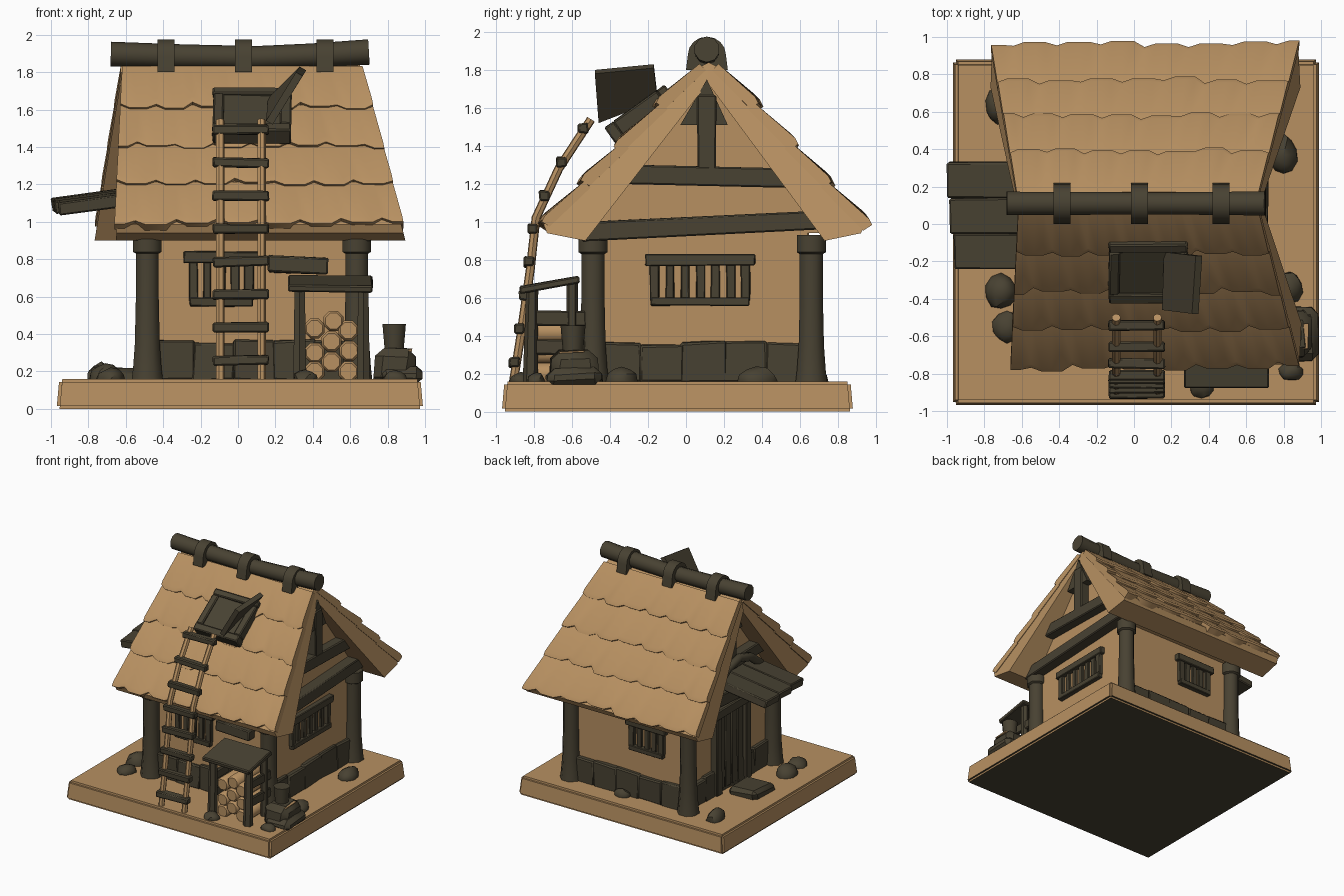
import bpy, bmesh, math, random
from mathutils import Vector, Matrix, Euler

random.seed(4)
old = bpy.data.objects.get("Cube")
if old:
    bpy.data.objects.remove(old, do_unlink=True)


def material(name, colour):
    m = bpy.data.materials.new(name)
    m.use_nodes = True
    m.diffuse_color = colour
    m.node_tree.nodes["Principled BSDF"].inputs["Base Color"].default_value = colour
    return m


TAN = material("straw tan", (0.475, 0.28, 0.12, 1))
DARK = material("dark timber", (0.065, 0.054, 0.032, 1))


def finish(name, bm, mat, angle=35):
    bmesh.ops.recalc_face_normals(bm, faces=bm.faces[:])
    me = bpy.data.meshes.new(name)
    bm.to_mesh(me)
    bm.free()
    me.materials.append(mat)
    ob = bpy.data.objects.new(name, me)
    bpy.context.collection.objects.link(ob)
    bpy.ops.object.select_all(action='DESELECT')
    ob.select_set(True)
    bpy.context.view_layer.objects.active = ob
    bpy.ops.object.shade_smooth_by_angle(angle=math.radians(angle))
    return ob


def box(name, centre, size, mat=DARK, rot=(0, 0, 0), bevel=0.008, wonk=0.004):
    bm = bmesh.new()
    bmesh.ops.create_cube(bm, size=1)
    for v in bm.verts:
        v.co = Vector(a * b + random.uniform(-wonk, wonk) for a, b in zip(v.co, size))
    if bevel:
        bmesh.ops.bevel(bm, geom=bm.edges[:], offset=bevel, segments=1, affect='EDGES')
    bm.transform(Matrix.Translation(centre) @ Euler(rot).to_matrix().to_4x4())
    return finish(name, bm, mat)


# Round bar swept through points, with a radius at each point
def tube(name, points, radii, mat=DARK, sides=8):
    pts = [Vector(p) for p in points]
    if not isinstance(radii, (list, tuple)):
        radii = [radii] * len(pts)
    bm = bmesh.new()
    rings = []
    for i, p in enumerate(pts):
        way = pts[min(i + 1, len(pts) - 1)] - pts[max(i - 1, 0)]
        q = way.to_track_quat('Z', 'Y')
        rings.append([bm.verts.new(p + q @ Vector((math.cos(a), math.sin(a), 0)) * radii[i])
                      for a in (math.tau * (k + 0.5) / sides for k in range(sides))])
    for a, b in zip(rings, rings[1:]):
        for k in range(sides):
            j = (k + 1) % sides
            bm.faces.new((a[k], a[j], b[j], b[k]))
    bm.faces.new(rings[0])
    bm.faces.new(rings[-1])
    return finish(name, bm, mat, 50)


# Solid with a y-z profile, its left and right x set by a rule at each point
def prism(name, profile, ends, mat):
    bm = bmesh.new()
    sides = [[bm.verts.new((ends(p)[s], *p)) for p in profile] for s in (0, 1)]
    for k in range(len(profile)):
        j = (k + 1) % len(profile)
        bm.faces.new((sides[0][k], sides[0][j], sides[1][j], sides[1][k]))
    for s in sides:
        bm.faces.new(s)
    return finish(name, bm, mat)


def rock(name, centre, size):
    bm = bmesh.new()
    bmesh.ops.create_icosphere(bm, subdivisions=2, radius=1)
    for v in bm.verts:
        k = random.uniform(0.85, 1.05)
        v.co = Vector(c + a * b * k for c, a, b in zip(centre, v.co, size))
        v.co.z = max(v.co.z, 0.12)
    return finish(name, bm, DARK, 40)


# Ground slab with a dark underside
bm = bmesh.new()
bmesh.ops.create_cube(bm, size=1)
for v in bm.verts:
    k = 0.985 if v.co.z > 0 else 1
    v.co = Vector((0.01 + v.co.x * 1.96 * k, -0.045 + v.co.y * 1.85 * k, 0.08 + v.co.z * 0.16))
bmesh.ops.bevel(bm, geom=bm.edges[:], offset=0.016, segments=2, affect='EDGES')
slab = finish("ground_slab", bm, TAN)
slab.data.materials.append(DARK)
for f in slab.data.polygons:
    f.material_index = int(f.normal.z < -0.5)

# Walls and gable
X0, X1, Y0, Y1 = -0.45, 0.62, -0.46, 0.645
box("plaster_walls", ((X0 + X1) / 2, (Y0 + Y1) / 2, 0.57), (X1 - X0, Y1 - Y0, 0.84), TAN)
prism("gable_wall", [(-0.56, 0.94), (0.76, 0.94), (0.115, 1.78)], lambda p: (X0, X1), TAN)

# Stone footing
for k in range(5):
    u = (k + 0.5) / 5
    h = random.uniform(0.19, 0.22)
    for n, y in (("front", Y0), ("back", Y1)):
        box(n + "_footing", (X0 + u * (X1 - X0), y, 0.15 + h / 2), (0.225, 0.07, h), bevel=0.01, wonk=0.008)
    for n, x in (("left", X1), ("right", X0)):
        box(n + "_footing", (x, Y0 + u * (Y1 - Y0), 0.15 + h / 2), (0.07, 0.235, h), bevel=0.01, wonk=0.008)

# Corner posts with flared feet and caps
for x in (-0.485, 0.635):
    for y in (-0.49, 0.66):
        tube("corner_post", [(x, y, z) for z in (0.14, 0.22, 0.35, 0.6, 0.83, 0.84, 0.93)],
             [0.092, 0.082, 0.072, 0.066, 0.066, 0.083, 0.083])

# Gable timbers on both ends
for n, x in (("left", X1 + 0.035), ("right", X0 - 0.035)):
    box(n + "_tie_beam", (x, 0.09, 0.98), (0.12, 1.28, 0.1), rot=(0.05, 0, 0))
    box(n + "_collar_beam", (x, 0.1, 1.24), (0.1, 0.96, 0.1), rot=(-0.02, 0, 0))
    box(n + "_king_post", (x, 0.11, 1.46), (0.09, 0.1, 0.42))
    prism(n + "_gable_peak", [(-0.03, 1.51), (0.22, 1.51), (0.11, 1.75)],
          lambda p: (x - 0.035, x + 0.035), DARK)


# Barred window, built along a wall direction
def window(name, wall, centre, width, height, along_x, bars):
    def piece(part, off, z, w, h, d):
        c = (centre + off, wall, z) if along_x else (wall, centre + off, z)
        box(name + part, c, (w, d, h) if along_x else (d, w, h), bevel=0.005)
    z = 0.695
    piece("_lintel", 0, z + height / 2 - 0.03, width, 0.06, 0.09)
    piece("_sill", 0, z - height / 2 + 0.02, width - 0.06, 0.045, 0.085)
    for k in range(bars):
        off = (k / (bars - 1) - 0.5) * (width - 0.1)
        edge = k in (0, bars - 1)
        piece("_jamb" if edge else "_bar", off, z, 0.05 if edge else 0.046,
              height - 0.05, 0.07 if edge else 0.05)


window("left_window", X1, 0.075, 0.58, 0.27, False, 7)
window("front_window", Y0, -0.09, 0.4, 0.29, True, 5)
window("back_window", Y1, -0.09, 0.38, 0.27, True, 5)
box("front_wall_beam", (0.32, -0.49, 0.77), (0.32, 0.1, 0.09), rot=(0, 0.04, 0))

# Plank door, frame, step and plank awning under a bowed brace
for k in range(4):
    box("door_plank", (X0 - 0.015, -0.05 + k * 0.085, 0.5), (0.05, 0.08, 0.64))
for y in (-0.13, 0.27):
    box("door_jamb", (X0 - 0.02, y, 0.52), (0.09, 0.07, 0.72))
box("door_lintel", (X0 - 0.02, 0.07, 0.86), (0.1, 0.54, 0.08))
box("door_step", (-0.66, 0.05, 0.175), (0.26, 0.28, 0.11), bevel=0.03, wonk=0.02)
for k, reach in enumerate((-0.96, -0.985, -1.0)):
    box("awning_plank", ((reach + X0) / 2, -0.145 + k * 0.19, 1.108 + k * 0.008),
        (X0 - reach, 0.19, 0.07), rot=(0.06, -0.13, 0))
tube("awning_brace", [(-0.56, y, z) for y, z in ((-0.22, 1.13), (-0.08, 1.24), (0.08, 1.29), (0.24, 1.25), (0.36, 1.15))],
     0.035)

# Roof: thick underlay and overlapping shingle rows on each slope
SLOPES = {"front": (Vector((0.06, 1.81)), Vector((-0.75, 0.985)), (-0.62, -0.66), (0.67, 0.885)),
          "back": (Vector((0.18, 1.81)), Vector((0.945, 0.985)), (-0.63, -0.765), (0.67, 0.88))}
TILES, SUB, ROWS = 7, 4, 4
for n, (top, eave, left, right) in SLOPES.items():
    def span(t):
        return (left[0] + (left[1] - left[0]) * t, right[0] + (right[1] - right[0]) * t)

    def ends(p):
        a, b = span((1.81 - p[1]) / 0.825)
        return a + 0.012, b - 0.012
    inner = -0.53 if n == "front" else 0.73
    prism(n + "_thatch", [(0.12, 1.84), tuple(top), tuple(eave), (eave.x * 0.975, 0.94),
                          (inner, 0.9), (0.115, 1.73)], ends, TAN)
    out = Vector((math.copysign(0.71, eave.x), 0.7))
    for r in range(ROWS):
        bm = bmesh.new()
        cols = []
        tone = [random.uniform(-0.014, 0.014) for _ in range(TILES + 2)]
        lift = [random.uniform(0.028, 0.04) for _ in range(TILES + 2)]
        for k in range(TILES * SUB + 1):
            s = k + 2 * (r % 2)
            u, tile = k / (TILES * SUB), s // SUB
            notch = 0.025 if s % SUB == 0 else 0
            t1 = (r + 1) / ROWS + tone[tile] - notch + 0.01
            col = []
            for t, off in ((r / ROWS - 0.02, 0.008), (t1 - 0.03, lift[tile]), (t1, lift[tile] - 0.01),
                           (t1 - 0.01, -0.03), (r / ROWS - 0.02, -0.04)):
                a, b = span(t)
                p = top.lerp(eave, t) + out * off
                col.append(bm.verts.new((a + (b - a) * u, p.x, p.y)))
            cols.append(col)
        for a, b in zip(cols, cols[1:]):
            for i in range(5):
                j = (i + 1) % 5
                bm.faces.new((a[i], a[j], b[j], b[i]))
        bm.faces.new(cols[0])
        bm.faces.new(cols[-1])
        finish(n + "_shingle_row", bm, TAN, 40)

# Ridge log with arched straps
tube("ridge_log", [(-0.68, 0.11, 1.897), (-0.3, 0.11, 1.885), (0.1, 0.11, 1.878), (0.4, 0.11, 1.89),
                   (0.7, 0.11, 1.908)], [0.066, 0.064, 0.062, 0.064, 0.068], sides=10)
ARCH = [(0.11 - 0.1 * math.cos(a), 1.88 + 0.095 * math.sin(a)) for a in (math.pi * k / 8 for k in range(9))]
for x in (-0.385, 0.03, 0.465):
    prism("ridge_strap", [(0.0, 1.8)] + ARCH + [(0.22, 1.8)], lambda p: (x - 0.045, x + 0.045), DARK)

# Roof hatch with open lid
tilt = Euler((0.62, 0, 0))
for n, off, size in (("upper_rail", (0, 0.165, 0), (0.42, 0.06, 0.1)),
                     ("lower_rail", (0, -0.165, 0), (0.42, 0.06, 0.1)),
                     ("left_rail", (0.18, 0, 0), (0.06, 0.28, 0.1)),
                     ("right_rail", (-0.18, 0, 0), (0.06, 0.28, 0.1)),
                     ("floor", (0, 0, 0.005), (0.32, 0.29, 0.06))):
    box("hatch_" + n, Vector((0.075, -0.24, 1.568)) + tilt.to_matrix() @ Vector(off), size, rot=tilt)
bm = bmesh.new()
lid = [bm.verts.new(p) for p in ((0.15, -0.46, 1.54), (0.16, -0.15, 1.66), (0.33, -0.17, 1.83), (0.31, -0.48, 1.8))]
face = bm.faces.new(lid)
grown = bmesh.ops.extrude_face_region(bm, geom=[face])["geom"]
bmesh.ops.translate(bm, vec=(0.035, 0, -0.02), verts=[g for g in grown if isinstance(g, bmesh.types.BMVert)])
finish("hatch_lid", bm, DARK)

# Ladder leaning on the eave
LEAN = [(-0.91, 0.15), (-0.87, 0.4), (-0.82, 0.75), (-0.79, 1.02), (-0.67, 1.28), (-0.5, 1.54)]
for x in (-0.095, 0.125):
    tube("ladder_rail", [(x, y, z) for y, z in LEAN], 0.024, TAN, 7)
for k in range(8):
    z = 0.26 + k * 0.176
    a, b = next((a, b) for a, b in zip(LEAN, LEAN[1:]) if a[1] <= z <= b[1])
    y = a[0] + (b[0] - a[0]) * (z - a[1]) / (b[1] - a[1])
    box("ladder_rung", (0.015, y - 0.012, z), (0.3, 0.055, 0.052), rot=(0, random.uniform(-0.03, 0.03), 0))

# Wood store with stacked logs
box("store_roof", (0.495, -0.72, 0.668), (0.45, 0.32, 0.038), rot=(0.17, 0, 0))
for x in (0.33, 0.67):
    tube("store_front_leg", [(x, -0.82, 0.15), (x, -0.81, 0.64)], [0.04, 0.032], sides=6)
    tube("store_back_leg", [(x, -0.6, 0.15), (x, -0.6, 0.69)], 0.03, sides=6)
    for z in (0.34, 0.49):
        box("store_side_board", (x, -0.66, z), (0.03, 0.27, 0.08))
for x, z in ((0.41, 0.43), (0.51, 0.47), (0.59, 0.42), (0.41, 0.3), (0.5, 0.36), (0.595, 0.31),
             (0.5, 0.25), (0.41, 0.2), (0.59, 0.2)):
    tube("firewood_log", [(x, y, z) for y in (-0.8, -0.785, -0.5)], [0.046, 0.058, 0.058], TAN)

# Bucket on a split boulder with a pale top, and scattered rocks
box("bucket_boulder", (0.84, -0.59, 0.225), (0.22, 0.25, 0.18), bevel=0.045, wonk=0.02)
box("boulder_foot", (0.87, -0.59, 0.18), (0.22, 0.28, 0.1), bevel=0.035, wonk=0.015)
box("boulder_top", (0.885, -0.6, 0.315), (0.09, 0.13, 0.009), TAN, bevel=0)
tube("bucket", [(0.835, -0.595, 0.3), (0.835, -0.595, 0.455)], [0.052, 0.066], sides=10)
for x, y, w, d, h in ((0.8, 0.37, 0.08, 0.11, 0.08), (0.83, -0.34, 0.08, 0.09, 0.08), (0.36, -0.87, 0.07, 0.06, 0.05),
                      (-0.71, -0.36, 0.09, 0.1, 0.09), (-0.68, -0.55, 0.08, 0.09, 0.06), (0.12, 0.7, 0.08, 0.05, 0.06),
                      (-0.73, 0.63, 0.07, 0.1, 0.09), (0.84, -0.79, 0.07, 0.05, 0.05)):
    rock("rock", (x, y, 0.16), (w, d, h))
